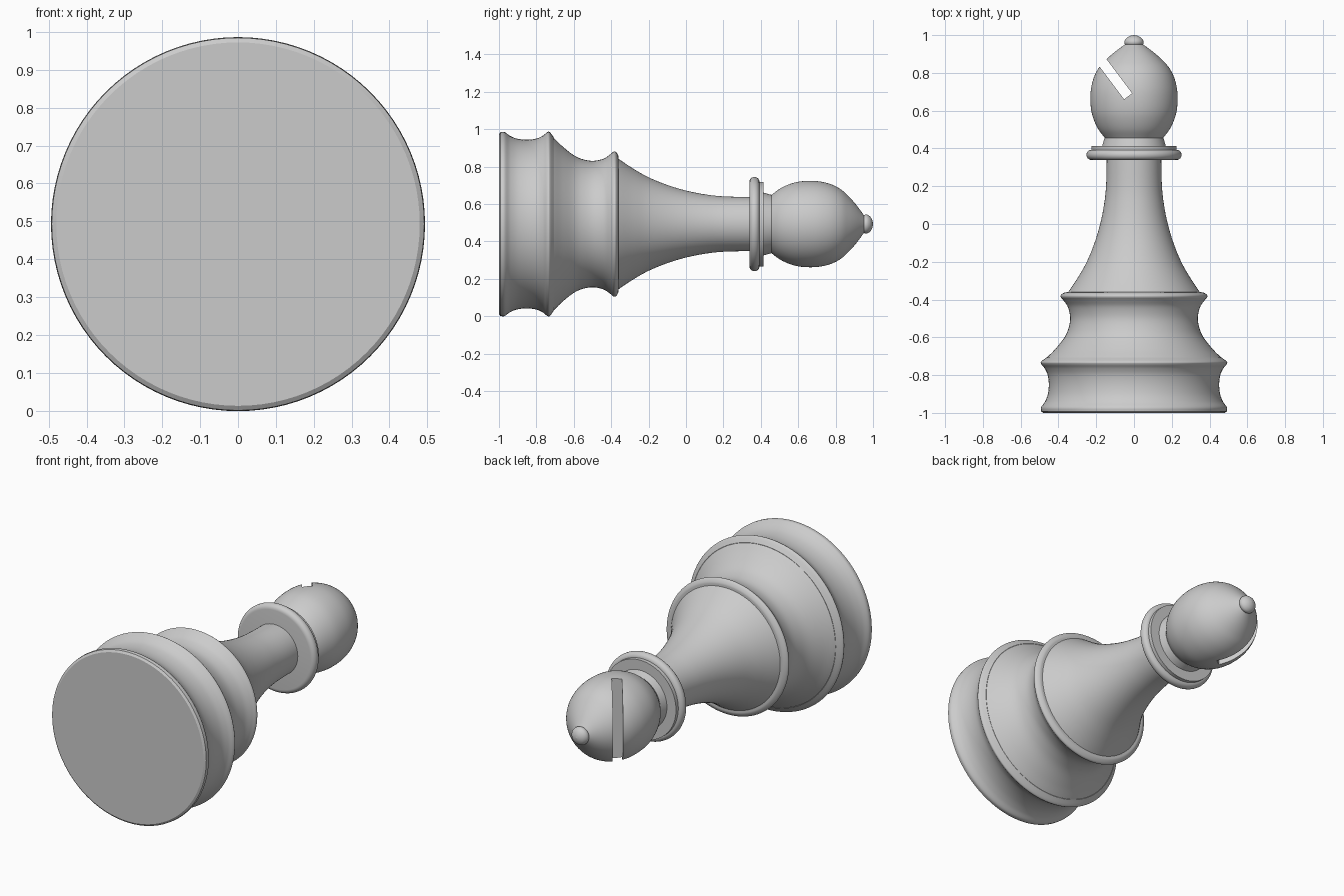
import bpy, bmesh
from math import sin, cos, pi, atan2, radians
from mathutils import Vector

SEGMENTS = 96
AXIS_Z = 0.4927

if "Cube" in bpy.data.objects:
    bpy.data.objects.remove(bpy.data.objects["Cube"])

grey = bpy.data.materials.new("plain grey")
grey.use_nodes = True
colour = (0.6, 0.6, 0.6, 1)
grey.diffuse_color = colour
grey.node_tree.nodes["Principled BSDF"].inputs["Base Color"].default_value = colour


def smooth_run(points, steps=6):
    """Catmull-Rom curve through (y, radius) points."""
    p = [Vector(q) for q in points]
    if len(p) < 3:
        return p
    p = [2 * p[0] - p[1]] + p + [2 * p[-1] - p[-2]]
    out = []
    for a, b, c, d in zip(p, p[1:], p[2:], p[3:]):
        for i in range(steps):
            t = i / steps
            out.append(0.5 * (2 * b + (c - a) * t + (2 * a - 5 * b + 4 * c - d) * t**2
                              + (3 * b - a - 3 * c + d) * t**3))
    return out + [p[-2]]


def half_round(y, radius, half_width, depth, steps=12):
    """Rounded rim bulging outwards from radius - depth to radius."""
    angles = [pi * i / steps for i in range(steps + 1)]
    return [Vector((y - half_width * cos(a), radius - depth + depth * sin(a))) for a in angles]


def lathe(name, *runs):
    """Turn joined (y, radius) runs about the long axis and cap both ends."""
    profile = []
    for q in (q for run in runs for q in run):
        if not profile or (q - profile[-1]).length > 1e-4:
            profile.append(q)
    bm = bmesh.new()
    rings = []
    for y, r in profile:
        rings.append([bm.verts.new((r * cos(2 * pi * i / SEGMENTS), y,
                                    AXIS_Z + r * sin(2 * pi * i / SEGMENTS)))
                      for i in range(SEGMENTS)])
    for lower, upper in zip(rings, rings[1:]):
        for i in range(SEGMENTS):
            j = (i + 1) % SEGMENTS
            bm.faces.new((lower[i], lower[j], upper[j], upper[i]))
    bm.faces.new(rings[0])
    bm.faces.new(rings[-1])
    bmesh.ops.recalc_face_normals(bm, faces=bm.faces)
    mesh = bpy.data.meshes.new(name)
    bm.to_mesh(mesh)
    bm.free()
    mesh.materials.append(grey)
    obj = bpy.data.objects.new(name, mesh)
    bpy.context.collection.objects.link(obj)
    return obj


def activate(obj):
    bpy.ops.object.select_all(action='DESELECT')
    obj.select_set(True)
    bpy.context.view_layer.objects.active = obj


# Foot: chamfered edge, hollow waist and flared rim
foot = lathe("foot",
             smooth_run([(-1, 0.48), (-0.992, 0.492)]),
             smooth_run([(-0.992, 0.492), (-0.97, 0.492), (-0.94, 0.471), (-0.9, 0.456),
                         (-0.85, 0.451), (-0.8, 0.457), (-0.765, 0.473), (-0.742, 0.491),
                         (-0.728, 0.491), (-0.706, 0.462)]))

# Upper base: sweeping hollow that ends in a raised lip
upper_base = lathe("upper_base",
                   smooth_run([(-0.706, 0.46), (-0.66, 0.415), (-0.6, 0.368), (-0.55, 0.346),
                               (-0.495, 0.338), (-0.44, 0.35), (-0.405, 0.373),
                               (-0.388, 0.387), (-0.375, 0.386), (-0.363, 0.368),
                               (-0.361, 0.35)]))

# Stem
stem = lathe("stem", smooth_run([(-0.363, 0.35), (-0.28, 0.295), (-0.2, 0.25), (-0.1, 0.209),
                                 (0, 0.179), (0.1, 0.159), (0.2, 0.148), (0.35, 0.144)]))

# Collar: rounded disc, thin flat disc and tapered neck
collar = lathe("collar", half_round(0.366, 0.252, 0.027, 0.027))
collar_step = lathe("collar_step", smooth_run([(0.38, 0.226), (0.414, 0.226)]))
neck = lathe("neck", smooth_run([(0.4, 0.172), (0.456, 0.156)]))

# Head: pointed egg
head = lathe("head", smooth_run([(0.455, 0.154), (0.5, 0.188), (0.55, 0.212), (0.6, 0.226),
                                 (0.66, 0.231), (0.72, 0.227), (0.78, 0.211), (0.83, 0.184),
                                 (0.87, 0.148), (0.91, 0.103), (0.955, 0.042)]))

# Finial: small domed knob
finial = lathe("finial", smooth_run([(0.945, 0.042), (0.952, 0.048), (0.962, 0.051),
                                     (0.974, 0.048), (0.987, 0.037), (0.996, 0.02),
                                     (1, 0.001)]))

# Slanted slot cut right through the head
inner_end = Vector((-0.031, 0.676, AXIS_Z))
direction = Vector((-0.6, 0.8, 0))
length = 0.5
bpy.ops.mesh.primitive_cube_add(size=1, location=inner_end + direction * length / 2,
                                rotation=(0, 0, atan2(direction.y, direction.x)))
cutter = bpy.context.object
cutter.name = "slot_cutter"
cutter.scale = (length, 0.053, 1)
cutter.hide_render = True
bpy.context.view_layer.update()
slot = head.modifiers.new("slot", 'BOOLEAN')
slot.operation = 'DIFFERENCE'
slot.solver = 'EXACT'
slot.object = cutter
activate(head)
bpy.ops.object.modifier_apply(modifier="slot")
bpy.data.objects.remove(cutter)

# Smooth shading with crisp edges
for part in (foot, upper_base, stem, collar, collar_step, neck, head, finial):
    activate(part)
    bpy.ops.object.shade_smooth_by_angle(angle=radians(32))
